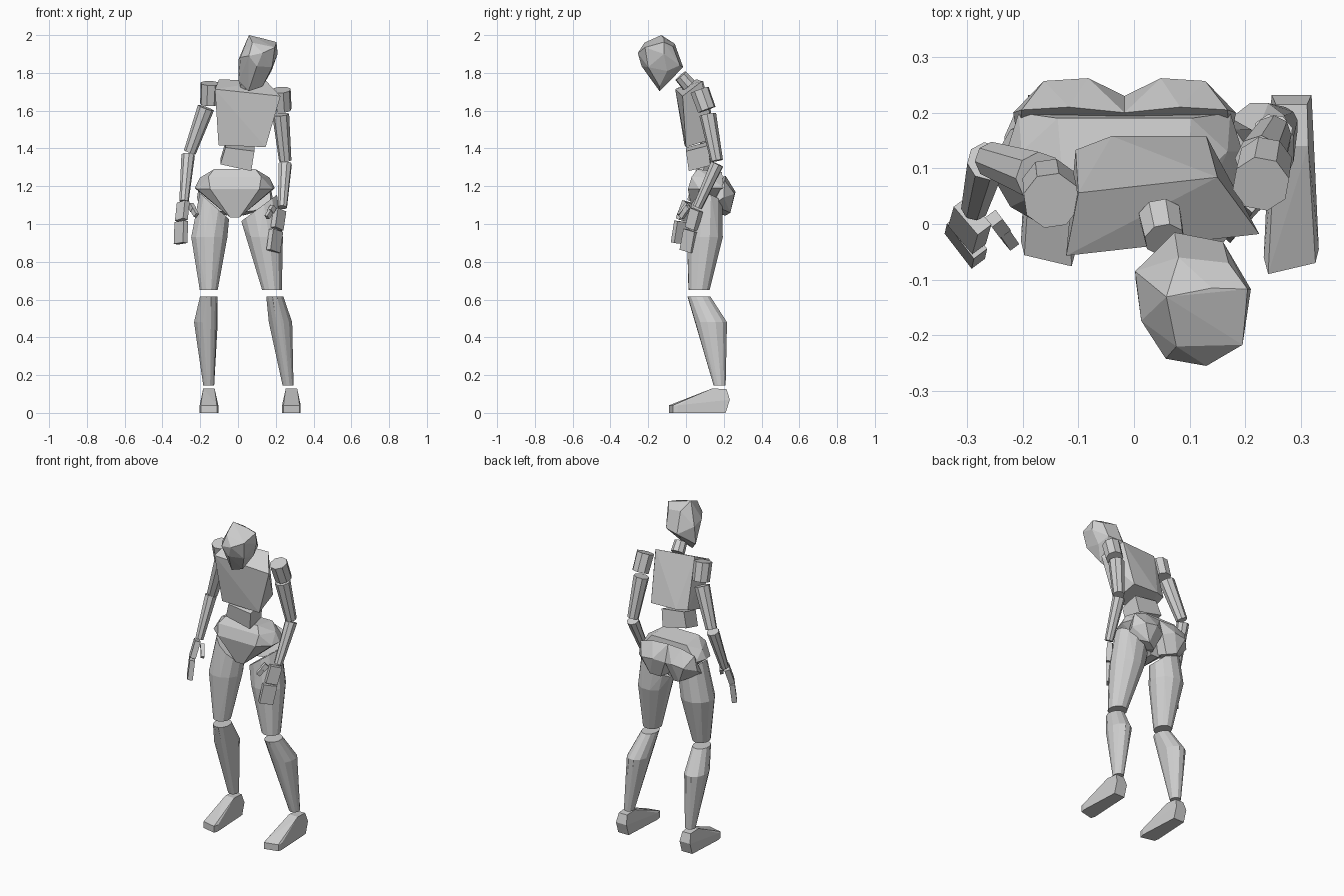
import bpy
import bmesh
import math
from mathutils import Vector

if "Cube" in bpy.data.objects:
    bpy.data.objects.remove(bpy.data.objects["Cube"], do_unlink=True)

GREY = (0.62, 0.62, 0.62, 1)
mat = bpy.data.materials.new("plain_grey")
mat.use_nodes = True
mat.diffuse_color = GREY
mat.node_tree.nodes["Principled BSDF"].inputs["Base Color"].default_value = GREY


def solid(name, points):
    """Faceted convex solid around the points."""
    bm = bmesh.new()
    verts = [bm.verts.new(p) for p in points]
    res = bmesh.ops.convex_hull(bm, input=verts)
    inner = {v for v in res["geom_interior"] if isinstance(v, bmesh.types.BMVert)}
    bmesh.ops.delete(bm, geom=list(inner), context="VERTS")
    bmesh.ops.dissolve_limit(bm, angle_limit=math.radians(4), verts=bm.verts, edges=bm.edges)
    bmesh.ops.recalc_face_normals(bm, faces=bm.faces)
    mesh = bpy.data.meshes.new(name)
    bm.to_mesh(mesh)
    bm.free()
    mesh.materials.append(mat)
    obj = bpy.data.objects.new(name, mesh)
    bpy.context.collection.objects.link(obj)
    return obj


def cylinder(name, p0, p1, r0, r1, n=8):
    """Tapered prism between two points."""
    p0, p1 = Vector(p0), Vector(p1)
    turn = (p1 - p0).to_track_quat("Z", "Y")
    pts = []
    for c, r in ((p0, r0), (p1, r1)):
        for i in range(n):
            a = math.tau * (i + 0.5) / n
            pts.append(c + turn @ Vector((r * math.cos(a), r * math.sin(a), 0)))
    solid(name, pts)


def block(name, p0, p1, across, width, thick):
    """Box between two points, widest along the given direction."""
    p0, p1 = Vector(p0), Vector(p1)
    axis = (p1 - p0).normalized()
    u = Vector(across)
    u = (u - axis * u.dot(axis)).normalized() * width / 2
    w = axis.cross(u).normalized() * thick / 2
    solid(name, [p + u * i + w * j for p in (p0, p1) for i in (-1, 1) for j in (-1, 1)])


def leg_part(name, rings, slope=0, n=12):
    """Stacked ellipses (x, y, z, rx, ry); the first one is cut at a slope."""
    pts = []
    for k, (x, y, z, rx, ry) in enumerate(rings):
        for i in range(n):
            a = math.tau * (i + 0.5) / n
            dx = rx * math.cos(a)
            pts.append((x + dx, y + ry * math.sin(a), z + (slope * dx if k == 0 else 0)))
    solid(name, pts)


# Head and neck
solid("head", [
    (.058, -.131, 2), (.14, -.115, 1.98), (.204, -.117, 1.963),
    (.076, -.22, 1.96), (.195, -.217, 1.935), (.13, -.255, 1.905),
    (.057, -.242, 1.89), (.1, -.235, 1.835), (.18, -.2, 1.83),
    (.055, -.14, 1.703), (.13, -.14, 1.728), (.003, -.1, 1.756),
    (.177, -.1, 1.81), (.073, -.015, 1.83), (.16, -.032, 1.84),
    (.002, -.085, 1.87), (.013, -.174, 1.883), (.21, -.117, 1.9),
    (.08, -.06, 1.955), (.17, -.07, 1.94)])
cylinder("neck", (.047, .015, 1.735), (.055, -.028, 1.785), .04, .037)

# Chest and waist
solid("chest", [
    (-.122, -.057, 1.714), (.225, -.018, 1.677), (.15, .084, 1.756), (-.1, .056, 1.766),
    (-.103, -.008, 1.417), (.146, 0, 1.407), (.13, .158, 1.455), (-.105, .133, 1.465),
    (-.04, .158, 1.46)])
waist_front = [(-.066, 0, 1.405), (.087, 0, 1.385), (.07, .015, 1.28), (-.093, .015, 1.316)]
solid("waist", waist_front + [(x, y + .115, z + .03) for x, y, z in waist_front])

# Pelvis with two rounded seat halves
MID = -.017
pelvis_half = [
    (.11, .06, 1.29), (.12, .19, 1.275), (.185, .13, 1.245), (.14, .03, 1.25),
    (.13, .01, 1.185), (.2, .07, 1.185), (.212, .13, 1.19), (.19, .2, 1.19),
    (.025, .04, 1.035), (.025, .16, 1.04)]
seat_half = [
    (0, .2, 1.255), (.1, .21, 1.255), (.185, .205, 1.23), (0, .23, 1.15),
    (.065, .262, 1.17), (.145, .257, 1.16), (.2, .2, 1.14), (.19, .14, 1.1),
    (.1, .235, 1.06), (.045, .21, 1.045), (.1, .12, 1.07), (0, .12, 1.06)]
solid("pelvis", [(MID + s * x, y, z) for s in (-1, 1) for x, y, z in pelvis_half])
for side, s in (("right", -1), ("left", 1)):
    solid(side + "_seat", [(MID + s * x, y, z) for x, y, z in seat_half])

# Arms: end points of each segment
arms = {
    "right": dict(
        shoulder=((-.148, .042, 1.745), (-.152, .07, 1.635)),
        upper=((-.17, .085, 1.615), (-.255, .115, 1.38)),
        fore=((-.264, .113, 1.365), (-.286, .03, 1.12)),
        palm=((-.29, .015, 1.115), (-.3, -.02, 1.02)),
        fingers=((-.3, -.022, 1.013), (-.304, -.04, .897)),
        thumb=((-.252, .01, 1.1), (-.237, -.01, 1.075), (-.22, -.035, 1.045)),
        across=(.6, -.8, 0)),
    "left": dict(
        shoulder=((.228, .072, 1.71), (.235, .11, 1.605)),
        upper=((.226, .115, 1.58), (.25, .163, 1.335)),
        fore=((.25, .165, 1.318), (.235, .06, 1.088)),
        palm=((.222, .055, 1.075), (.207, .028, .975)),
        fingers=((.202, .025, .966), (.187, .005, .855)),
        thumb=((.187, .015, 1.09), (.172, -.005, 1.065), (.153, -.025, 1.035)),
        across=(-.65, -.75, 0)),
}
for side, a in arms.items():
    cylinder(side + "_shoulder", *a["shoulder"], .052, .05)
    cylinder(side + "_upper_arm", *a["upper"], .045, .033)
    cylinder(side + "_forearm", *a["fore"], .036, .025)
    block(side + "_palm", *a["palm"], a["across"], .068, .032)
    block(side + "_fingers", *a["fingers"], a["across"], .08, .03)
    t = a["thumb"]
    block(side + "_thumb_base", t[0], t[1], a["across"], .03, .024)
    block(side + "_thumb_tip", t[1], t[2], a["across"], .026, .02)

# Legs
leg_part("right_thigh", [(-.125, .11, 1.095, .08, .085), (-.152, .1, .93, .099, .098),
                         (-.155, .068, .65, .049, .057)], slope=-.9)
leg_part("left_thigh", [(.112, .11, 1.085, .098, .085), (.14, .1, .93, .101, .098),
                        (.18, .07, .65, .054, .057)], slope=.74)
leg_part("right_shin", [(-.155, .068, .615, .048, .062), (-.17, .135, .48, .065, .085),
                        (-.155, .178, .145, .03, .033)])
leg_part("left_shin", [(.195, .07, .615, .047, .062), (.225, .135, .48, .064, .085),
                       (.265, .178, .145, .03, .033)])

# Feet
for side, s, cx, dy in (("right", -1, -.154, .014), ("left", 1, .283, 0)):
    pts = [(cx + s * x, y + dy, z) for z in (0, .04)
           for x, y in ((-.05, -.06), (-.042, -.09), (.043, -.07), (.049, -.045))]
    for x in (-1, 1):
        pts += [(cx + x * w, y, z) for w, y, z in (
            (.042, -.005, .06), (.03, .14, .13), (.028, .215, .125),
            (.036, .232, .07), (.036, .21, 0))]
    solid(side + "_foot", pts)
